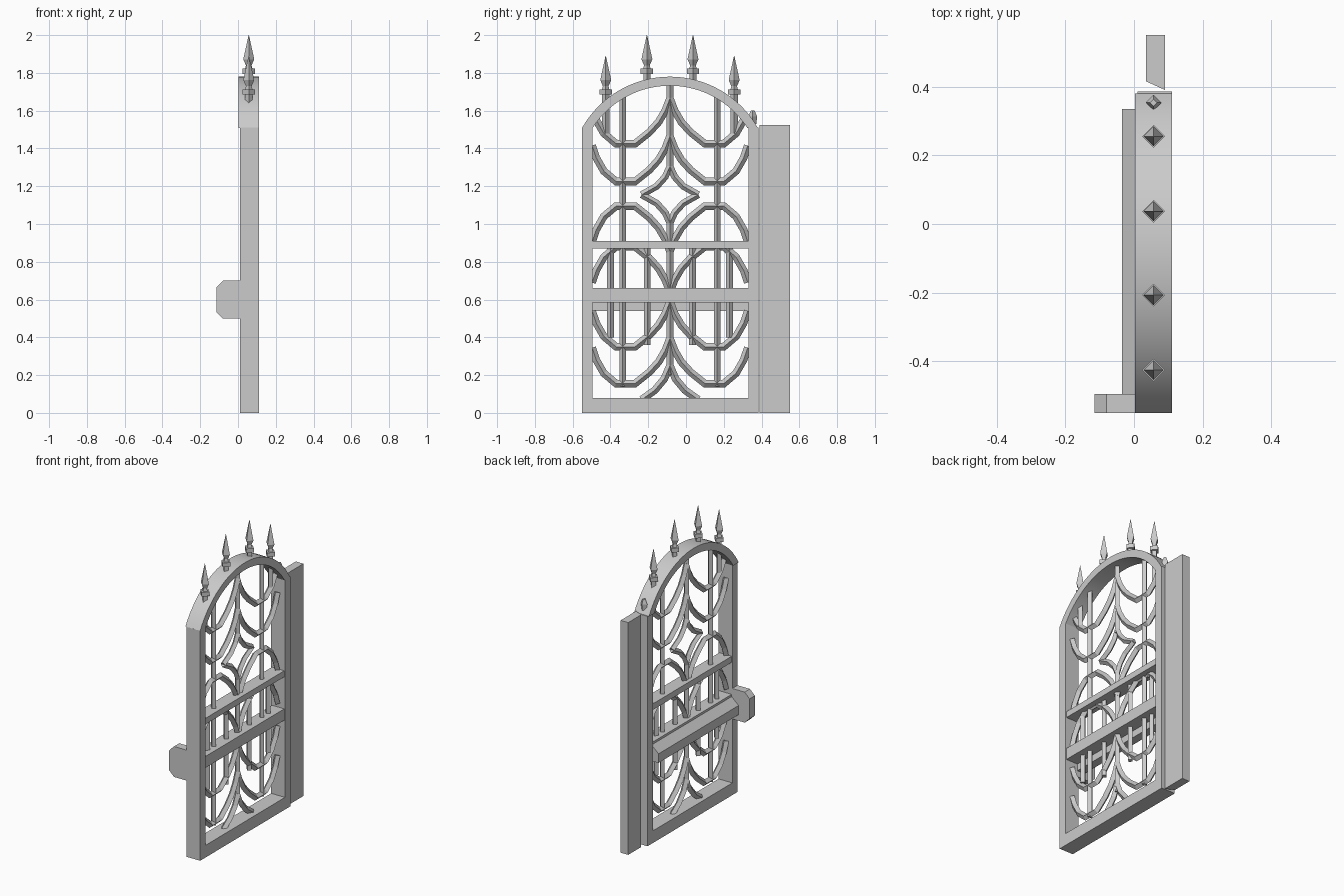
import bpy, bmesh, math
from mathutils import Vector

cube = bpy.data.objects.get("Cube")
if cube:
    bpy.data.objects.remove(cube, do_unlink=True)

grey = bpy.data.materials.new("iron_grey")
grey.use_nodes = True
colour = (0.6, 0.6, 0.6, 1)
grey.diffuse_color = colour
grey.node_tree.nodes["Principled BSDF"].inputs["Base Color"].default_value = colour

AXIS = -0.085    # y of the gate's mirror line
MID = 0.057      # x of the ironwork
FRAME = (0.01, 0.11)


def finish(name, bm):
    bmesh.ops.recalc_face_normals(bm, faces=bm.faces)
    mesh = bpy.data.meshes.new(name)
    bm.to_mesh(mesh)
    bm.free()
    mesh.materials.append(grey)
    obj = bpy.data.objects.new(name, mesh)
    bpy.context.collection.objects.link(obj)
    return obj


def loft(name, rings):
    """Skin a row of equal rings and cap both ends."""
    bm = bmesh.new()
    loops = [[bm.verts.new(p) for p in ring] for ring in rings]
    n = len(loops[0])
    for a, b in zip(loops, loops[1:]):
        for i in range(n):
            j = (i + 1) % n
            bm.faces.new((a[i], a[j], b[j], b[i]))
    bm.faces.new(loops[0])
    bm.faces.new(loops[-1])
    return finish(name, bm)


def prism(name, outline, axis, lo, hi):
    """Extrude a 2D outline along one axis."""
    def place(p, t):
        q = list(p)
        q.insert(axis, t)
        return Vector(q)
    return loft(name, [[place(p, t) for p in outline] for t in (lo, hi)])


def box(name, xs, ys, zs):
    return prism(name, [(xs[0], ys[0]), (xs[1], ys[0]), (xs[1], ys[1]), (xs[0], ys[1])], 2, *zs)


def turned(name, y, profile):
    """Four-sided upright piece from (radius, height) pairs."""
    return loft(name, [[(MID + r, y, z), (MID, y + r, z), (MID - r, y, z), (MID, y - r, z)]
                       for r, z in profile])


def scroll(name, pts, r=0.02):
    """Sweep a diamond section along a path in the gate's plane."""
    pts = [Vector((MID, AXIS + u, z)) for u, z in pts]
    rings = []
    for i, p in enumerate(pts):
        before = (p - pts[i - 1]).normalized() if i else None
        after = (pts[i + 1] - p).normalized() if i + 1 < len(pts) else None
        t = ((before or after) + (after or before)).normalized()
        miter = r / max(0.5, t.dot(before or after))
        n = Vector((0, -t.z, t.y)) * miter
        d = Vector((r, 0, 0))
        rings.append([p + n, p + d, p - n, p - d])
    return loft(name, rings)


# Frame: stiles, bottom rail and arch
box("left_stile", FRAME, (-0.55, -0.495), (0, 1.51))
box("right_stile", FRAME, (0.33, 0.385), (0, 1.51))
box("bottom_rail", FRAME, (-0.495, 0.33), (0, 0.08))
box("upper_rail", (0.015, 0.105), (-0.495, 0.33), (0.87, 0.91))
box("lock_rail", (0.015, 0.105), (-0.495, 0.33), (0.585, 0.66))

ARCH_Z, OUTER, INNER, SEGMENTS = 1.245, 0.535, 0.487, 32
rings = []
for i in range(SEGMENTS + 1):
    s = 2 * i / SEGMENTS - 1
    ring = []
    for radius, reach in ((OUTER, 1.054), (INNER, 1.0)):
        a = s * reach
        y, z = AXIS + radius * math.sin(a), ARCH_Z + radius * math.cos(a)
        ring.append((y, z))
    (yo, zo), (yi, zi) = ring
    rings.append([(0.003, yo, zo), (0.11, yo, zo), (0.11, yi, zi), (0.003, yi, zi)])
arch = loft("arch", rings)
bpy.context.view_layer.objects.active = arch
arch.select_set(True)
bpy.ops.object.shade_smooth_by_angle()
arch.select_set(False)

# Rear brace with sloping top, latch plate and hanging post
prism("rear_brace", [(0.02, 0.65), (-0.035, 0.6), (-0.035, 0.54), (0.02, 0.54)], 1, -0.495, 0.335)
prism("latch_plate", [(0.012, 0.7), (-0.08, 0.7), (-0.115, 0.665), (-0.115, 0.535),
                      (-0.08, 0.5), (0.012, 0.5)], 1, -0.55, -0.495)
prism("hanging_post", [(0.035, 0.55), (0.09, 0.55), (0.09, 0.39), (0.035, 0.415)], 2, 0, 1.525)

# Upright bars
for name, u, lo, hi in (("long_bar", 0.25, 0.14, 1.68), ("outer_bar", 0.315, 0.4, 0.88),
                        ("inner_bar", 0.12, 0.36, 0.88)):
    for side in (-1, 1):
        turned(name, AXIS + side * u, [(0.018, lo), (0.018, hi)])
for lo, hi in ((0.2, 0.6), (0.64, 1.02), (1.28, 1.75)):
    turned("centre_bar", AXIS, [(0.018, lo), (0.018, hi)])

# Spear finials
for u, tip, foot in ((0.34, 1.89, 1.48), (0.122, 2.0, 1.74)):
    for side in (-1, 1):
        y = AXIS + side * u
        turned("spear_shaft", y, [(0.019, foot), (0.019, tip - 0.19)])
        turned("spear_collar", y, [(0.033, tip - 0.205), (0.033, tip - 0.178)])
        turned("spear_head", y, [(0.02, tip - 0.18), (0.015, tip - 0.16),
                                 (0.029, tip - 0.128), (0.001, tip)])
turned("end_stub", 0.353, [(0.02, 1.53), (0.023, 1.57), (0.01, 1.6)])

# Scrollwork: cup shape as (distance from mirror line, height above the cup's base)
CUP = [(0, 0.24), (0.025, 0.175), (0.06, 0.115), (0.11, 0.06), (0.185, 0),
       (0.285, 0), (0.35, 0.055), (0.39, 0.125), (0.412, 0.19)]
for side in (-1, 1):
    for base, flip in ((1.425, 1), (1.225, 1), (1.095, -1), (0.88, -1), (0.35, 1), (0.155, 1)):
        path = CUP[:-1] if base > 1.4 else CUP
        scroll("cup_scroll", [(side * u, base + flip * h) for u, h in path])
    scroll("foot_scroll", [(side * u, z) for u, z in
                           ((0, 0.25), (0.03, 0.18), (0.08, 0.12), (0.15, 0.07))])
    for up in (-1, 1):
        scroll("star_arm", [(side * u, 1.155 + up * h) for u, h in
                            ((0, 0.15), (0.025, 0.095), (0.07, 0.045), (0.15, 0))], 0.018)
